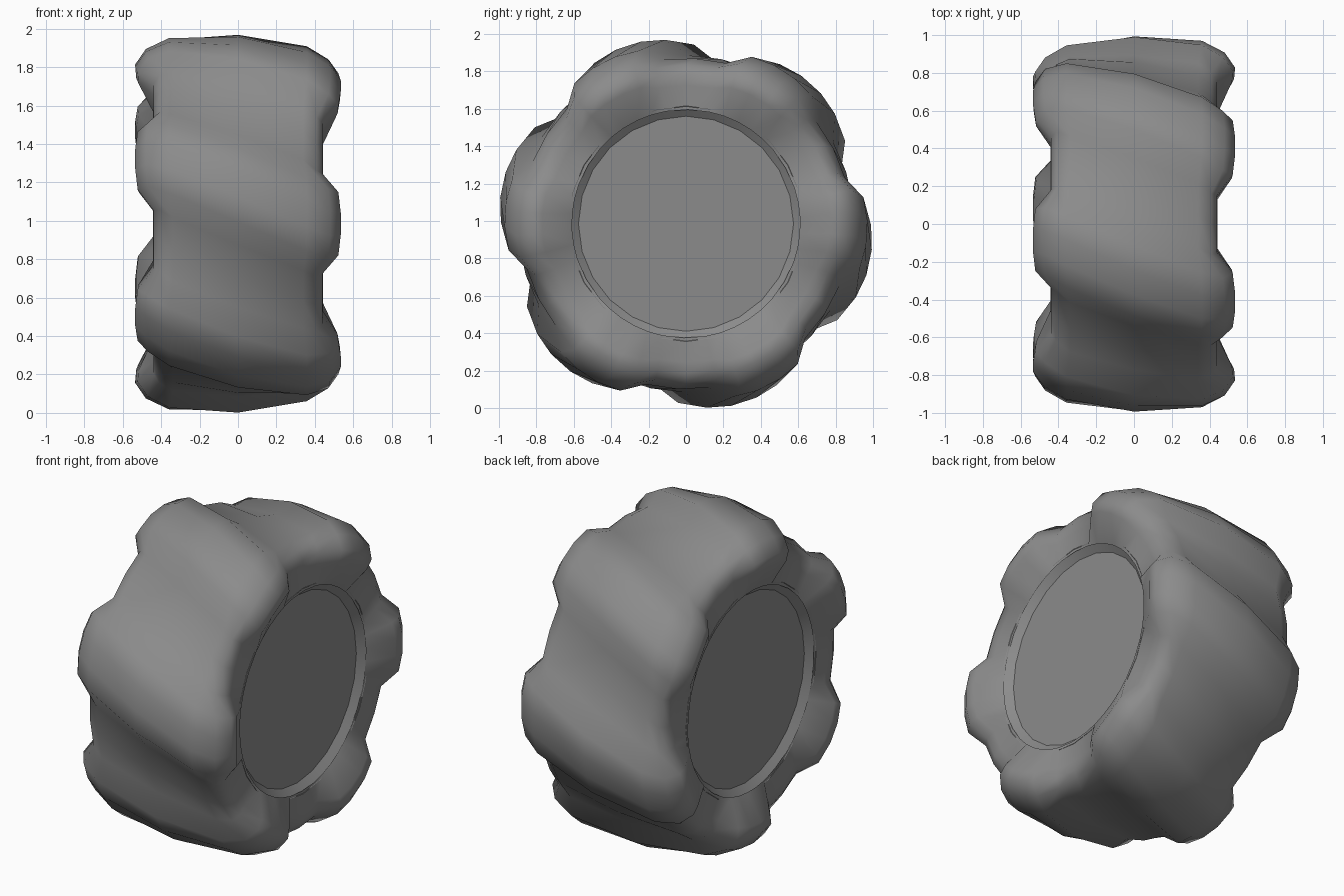
import bpy, bmesh
from math import radians, cos, sin, pi

if "Cube" in bpy.data.objects:
    bpy.data.objects.remove(bpy.data.objects["Cube"])

LUGS, CENTRE_Z = 6, 0.985
# Angular section across one lug: (offset in degrees, lug height 0..1)
SECTION = [(-30, 0), (-19, 0), (-11.5, .87), (-4, 1), (4, 1), (11.5, .87), (19, 0)]
# Half profile from middle to sidewall: groove x, groove r, lug x, lug r
HALF = [(0, .90, 0, 1.003), (.34, .885, .36, .97), (.41, .85, .48, .91),
        (.44, .80, .535, .83), (.44, .74, .53, .77), (.44, .61, .44, .61)]
PROFILE = [(-a, b, -c, d) for a, b, c, d in reversed(HALF[1:])] + HALF

rubber = bpy.data.materials.new("dark_grey")
rubber.diffuse_color = (.26, .26, .26, 1)
rubber.use_nodes = True
rubber.node_tree.nodes["Principled BSDF"].inputs["Base Color"].default_value = rubber.diffuse_color


def make_object(name, bm, angle):
    bmesh.ops.recalc_face_normals(bm, faces=bm.faces)
    mesh = bpy.data.meshes.new(name)
    bm.to_mesh(mesh)
    bm.free()
    mesh.materials.append(rubber)
    obj = bpy.data.objects.new(name, mesh)
    bpy.context.collection.objects.link(obj)
    bpy.ops.object.select_all(action='DESELECT')
    bpy.context.view_layer.objects.active = obj
    obj.select_set(True)
    bpy.ops.object.shade_smooth_by_angle(angle=radians(angle))
    return obj


def bridge(bm, rings):
    n = len(rings[0])
    for a, b in zip(rings, rings[1:]):
        for i in range(n):
            j = (i + 1) % n
            bm.faces.new((a[i], a[j], b[j], b[i]))


def lug_ring(bm, groove_x, groove_r, lug_x, lug_r):
    ring = []
    for i in range(LUGS):
        for offset, h in SECTION:
            x = groove_x + (lug_x - groove_x) * h
            r = groove_r + (lug_r - groove_r) * h
            twist = 12 * max(-1, min(1, lug_x / 0.48))
            a = radians(48 + i * 360 / LUGS + offset + twist)
            ring.append(bm.verts.new((x, r * cos(a), CENTRE_Z + r * sin(a))))
    return ring


def round_ring(bm, x, r, n=24):
    return [bm.verts.new((x, r * cos(2 * pi * i / n), CENTRE_Z + r * sin(2 * pi * i / n)))
            for i in range(n)]


# Tyre with six slanted, rounded lugs
bm = bmesh.new()
bridge(bm, [lug_ring(bm, *p) for p in PROFILE])
make_object("tyre", bm, 100)

# Recessed hub on both sides: sloping rim and flat disc
bm = bmesh.new()
hub = [round_ring(bm, x, r) for x, r in
       ((-.40, .575), (-.442, .63), (.442, .63), (.40, .575))]
bridge(bm, hub)
bm.faces.new(hub[0])
bm.faces.new(hub[-1])
make_object("hub", bm, 30)
